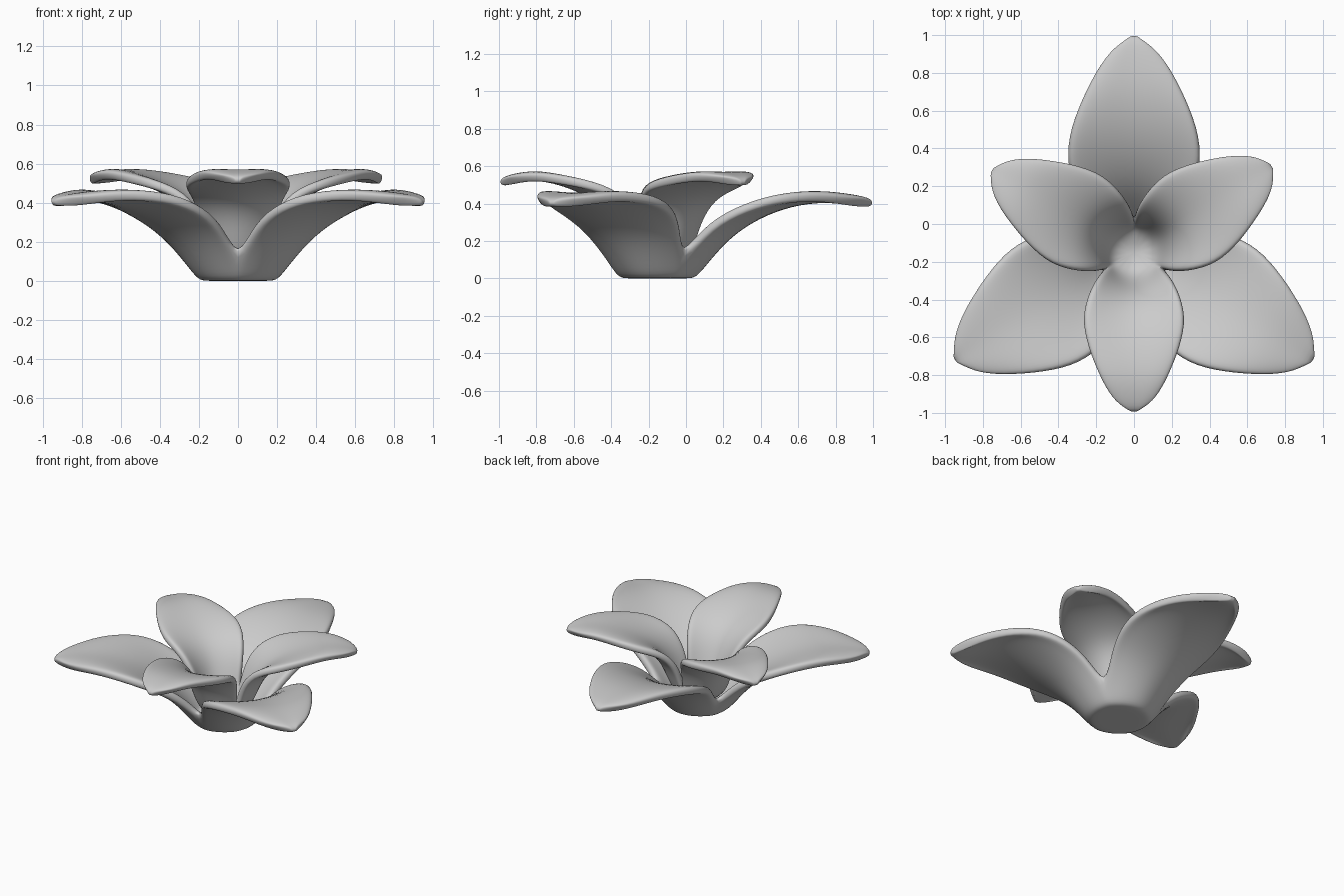
import bpy, bmesh, math

if "Cube" in bpy.data.objects:
    bpy.data.objects.remove(bpy.data.objects["Cube"])

CENTRE_Y = -0.15
COLS = (-1, -.86, -.55, 0, .55, .86, 1)

# each row: centre r, centre z, edge r, edge half-width, edge z, droop of the rim
OUTER = [(0, .028, 0, 0, .028, 0), (.17, .028, .085, .147, .028, 0), (.20, .028, .10, .173, .028, 0),
         (.25, .085, .125, .217, .11, 0),
         (.36, .215, .27, .295, .30, .01), (.49, .315, .47, .362, .41, .025),
         (.66, .395, .66, .34, .465, .035), (.86, .435, .86, .253, .475, .04),
         (1.04, .42, 1.03, .15, .435, .03), (1.15, .40, 1.15, .012, .40, 0)]
INNER = [(0, .05, 0, 0, .05, 0), (.13, .09, .065, .113, .10, 0), (.19, .20, .085, .147, .15, 0),
         (.24, .32, .11, .178, .31, 0), (.31, .41, .19, .23, .455, .01), (.41, .475, .34, .28, .525, .03),
         (.53, .525, .50, .245, .55, .03), (.66, .55, .65, .18, .57, .03),
         (.77, .535, .76, .115, .545, .02), (.845, .51, .845, .012, .51, 0)]


def whorl(name, rows, petals, thickness):
    """Petals round the centre, welded at the base into a cup.
    petals: angle, tip turn (degrees), tip length factor."""
    bm = bmesh.new()
    for angle, turn, stretch in petals:
        grid = []
        for rc, zc, re, we, ze, droop in rows:
            t = min(1, max(0, (rc - .25) / .4))
            a = math.radians(angle + turn * t)
            line = []
            for u in COLS:
                r = (rc + (re - rc) * u * u) * (1 + (stretch - 1) * t)
                w = we * u
                z = zc + (ze - zc) * u * u - droop * max(0, (abs(u) - .7) / .3) ** 1.5
                line.append(bm.verts.new((r * math.cos(a) - w * math.sin(a),
                                          CENTRE_Y + r * math.sin(a) + w * math.cos(a), z)))
            grid.append(line)
        for p, q in zip(grid, grid[1:]):
            for i in range(len(COLS) - 1):
                bm.faces.new((p[i], q[i], q[i + 1], p[i + 1]))
    bmesh.ops.remove_doubles(bm, verts=bm.verts, dist=0.002)
    bmesh.ops.recalc_face_normals(bm, faces=bm.faces)
    me = bpy.data.meshes.new(name)
    bm.to_mesh(me)
    bm.free()
    ob = bpy.data.objects.new(name, me)
    bpy.context.collection.objects.link(ob)
    for p in me.polygons:
        p.use_smooth = True
    # thick petals with soft, rounded rims
    s = ob.modifiers.new("thickness", 'SOLIDIFY')
    s.thickness = thickness
    s.offset = 0
    b = ob.modifiers.new("soft_rim", 'SUBSURF')
    b.levels = b.render_levels = 2
    return ob


# outer petals and base cup, then the inner petals turned between them
whorl("outer_petals", OUTER, [(90, 0, 1), (210, 1, .965), (330, -1, .965)], 0.056)
whorl("inner_petals", INNER, [(30, 2, 1.02), (150, 0, 1.03), (270, 0, 1)], 0.05)
